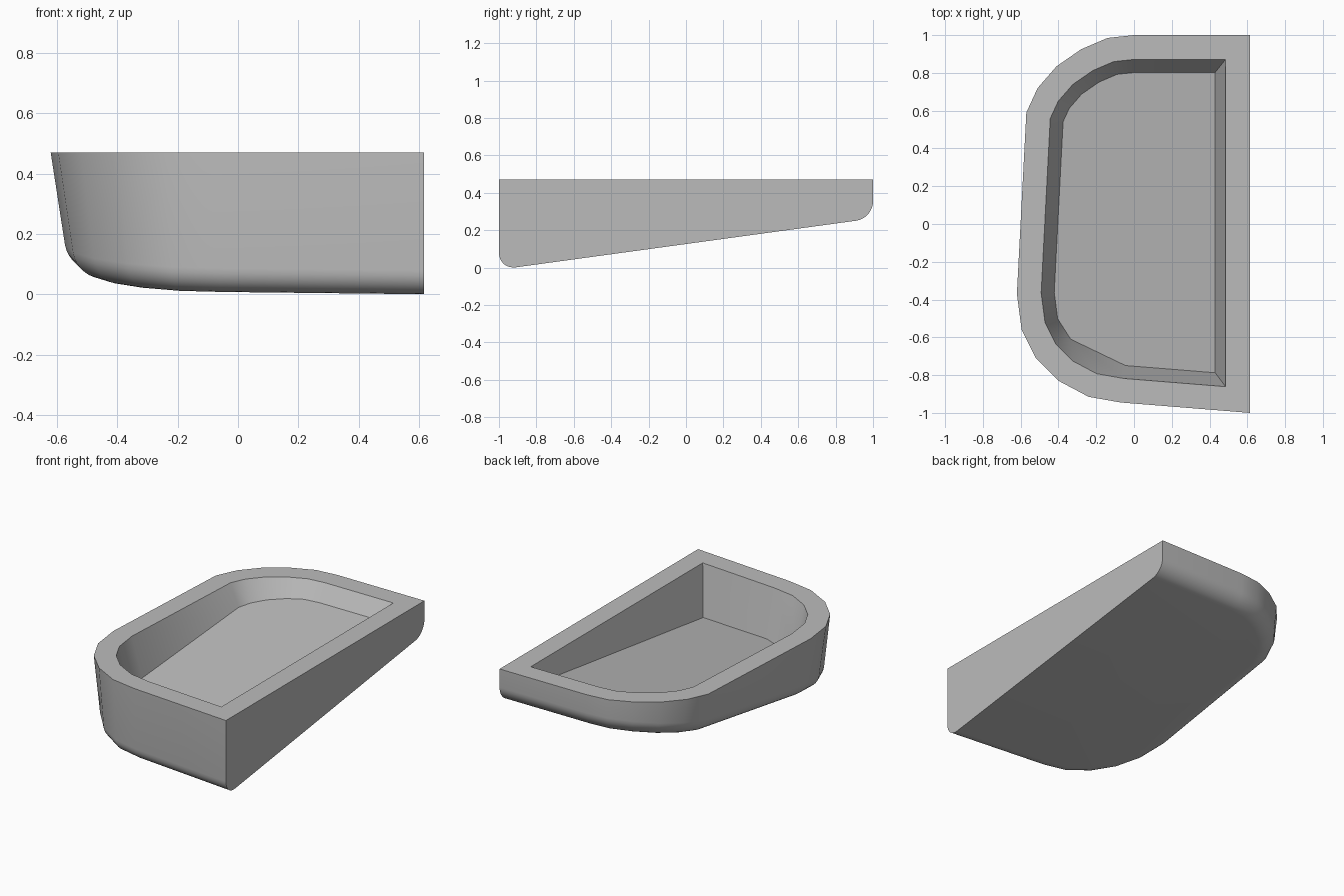
import bpy, bmesh, math
from mathutils import Vector

if "Cube" in bpy.data.objects:
    bpy.data.objects.remove(bpy.data.objects["Cube"])

TOP, CUT_X, RADIUS, STEPS = 0.47, 0.615, 0.09, 8

# Rim outline, from the front of the straight side round to its back
RIM = [Vector(p) for p in (
    (CUT_X, -1), (-.07, -.945), (-.24, -.915), (-.4, -.83), (-.52, -.71),
    (-.595, -.56), (-.62, -.37), (-.57, .59), (-.51, .72), (-.41, .835),
    (-.28, .925), (-.14, .985), (0, 1), (CUT_X, 1))]


def underside(y):
    return 0.126 + 0.137 * y


def inside_floor(y):
    return 0.267 + 0.13 * y


def segment_normal(i):
    """Inward normal of one outline segment."""
    d = (RIM[i + 1] - RIM[i]).normalized()
    return Vector((d.y, -d.x))


def inset(dist, end_x):
    """Parallel outline moved inward, with its ends kept at end_x."""
    last = len(RIM) - 1
    result = []
    for i, p in enumerate(RIM):
        a = segment_normal(max(i - 1, 0))
        b = segment_normal(min(i, last - 1))
        n = (a + b).normalized()
        q = p + n * dist / n.dot(a)
        if i in (0, last):
            d = (RIM[1] - RIM[0]) if i == 0 else (RIM[last] - RIM[last - 1])
            q += d * (end_x - q.x) / d.x
        result.append((q, n))
    return result


bm = bmesh.new()


def add_ring(points):
    return [bm.verts.new(p) for p in points]


def bridge(a, b, closed=True):
    for i in range(len(a) if closed else len(a) - 1):
        j = (i + 1) % len(a)
        bm.faces.new((a[i], a[j], b[j], b[i]))


# Outer wall with drafted curved side and rounded lower edge
rim = add_ring((p.x, p.y, TOP) for p in RIM)
rings = [rim]
for s in range(STEPS + 1):
    t = s / STEPS * math.pi / 2
    points = []
    for q, n in inset(RADIUS * (1 - math.cos(t)), CUT_X):
        z = underside(q.y) + RADIUS * (1 - math.sin(t))
        draft = 0.155 * max(n.x, 0) * (TOP - z)
        x = q.x + draft if q.x < CUT_X - 0.01 else CUT_X
        points.append((x, q.y, z))
    rings.append(add_ring(points))
for a, b in zip(rings, rings[1:]):
    bridge(a, b, closed=False)

# Underside and straight side
bm.faces.new(rings[-1])
bm.faces.new([r[0] for r in rings] + [r[-1] for r in reversed(rings)])

# Rim, inner wall and inside floor
lip = add_ring((q.x, q.y, TOP) for q, n in inset(0.128, 0.485))
plan = [q for q, n in inset(0.197, 0.43)]
plan[4] = Vector((-.335, -.61))
plan[2] = plan[3] = plan[4]
floor = add_ring((q.x, q.y, inside_floor(q.y)) for q in plan)
bridge(rim, lip)
bridge(lip, floor)
bm.faces.new(floor)

bmesh.ops.remove_doubles(bm, verts=bm.verts, dist=0.0005)
bmesh.ops.recalc_face_normals(bm, faces=bm.faces)
mesh = bpy.data.meshes.new("half_basin")
bm.to_mesh(mesh)
bm.free()
basin = bpy.data.objects.new("half_basin", mesh)
bpy.context.collection.objects.link(basin)

# Plain grey material
grey = bpy.data.materials.new("plain grey")
grey.use_nodes = True
colour = (0.5, 0.5, 0.5, 1)
grey.diffuse_color = colour
grey.node_tree.nodes["Principled BSDF"].inputs["Base Color"].default_value = colour
mesh.materials.append(grey)

bpy.ops.object.select_all(action="DESELECT")
basin.select_set(True)
bpy.context.view_layer.objects.active = basin
bpy.ops.object.shade_smooth_by_angle(angle=math.radians(30))
